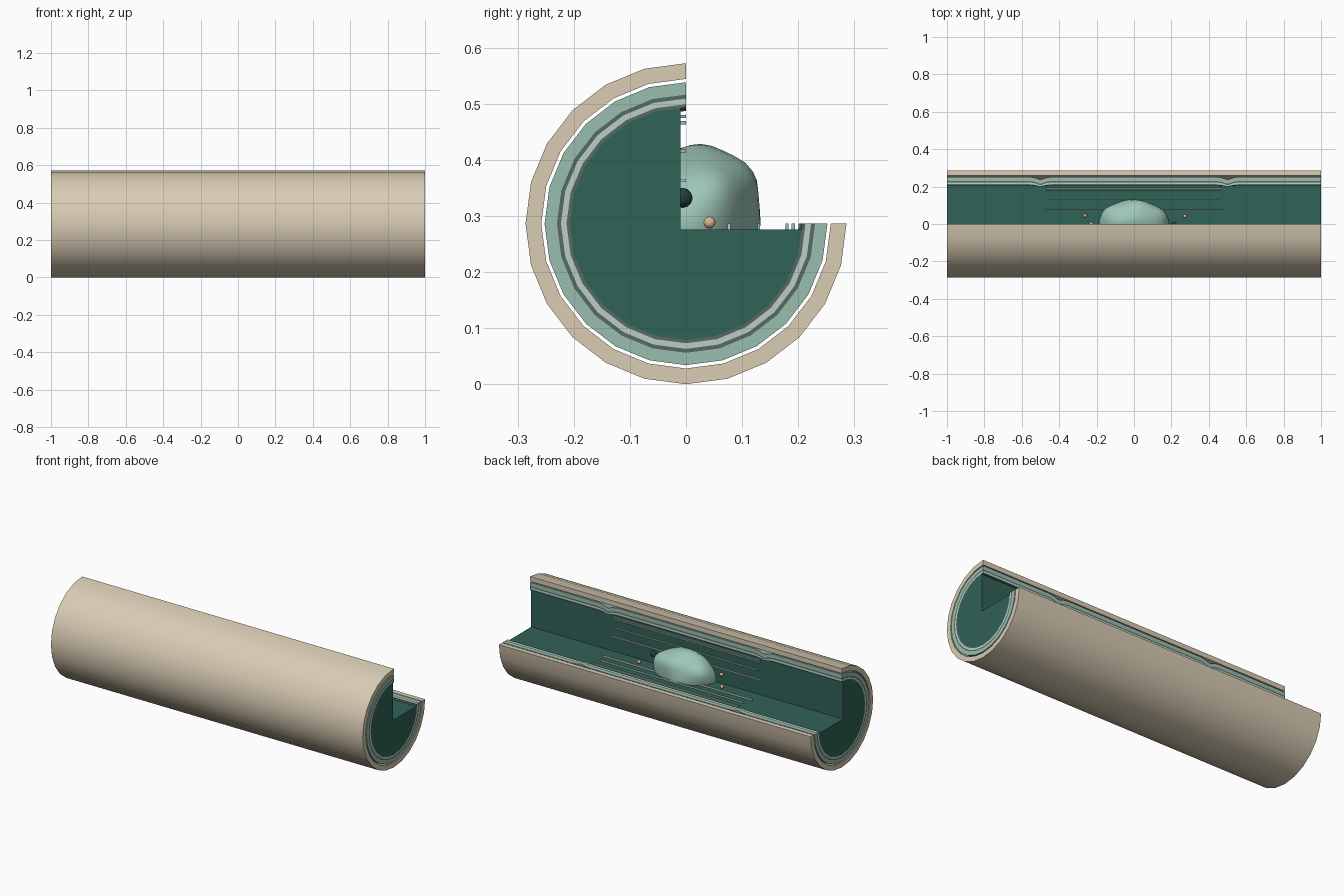
import bpy, bmesh, math
from mathutils import Vector

if "Cube" in bpy.data.objects:
    bpy.data.objects.remove(bpy.data.objects["Cube"])

CZ = 0.286      # height of the tube axis
N = 24          # sides of the full circle


def lin(c):
    c /= 255
    return c / 12.92 if c <= 0.04045 else ((c + 0.055) / 1.055) ** 2.4


def mat(name, r, g, b):
    m = bpy.data.materials.new(name)
    m.diffuse_color = (lin(r), lin(g), lin(b), 1)
    m.use_nodes = True
    m.node_tree.nodes["Principled BSDF"].inputs["Base Color"].default_value = m.diffuse_color
    return m


BEIGE = mat("beige", 217, 204, 180)
SAGE = mat("sage", 153, 189, 175)
GREY = mat("dark grey green", 88, 104, 100)
PALE = mat("pale sage", 186, 206, 198)
DEEP = mat("deep green", 48, 98, 87)
DARK = mat("dark bead green", 32, 66, 60)
BLOB = mat("mint", 158, 199, 184)
PEACH = mat("peach", 214, 180, 145)


def finish(bm, name, material, angle=35):
    bmesh.ops.recalc_face_normals(bm, faces=bm.faces[:])
    me = bpy.data.meshes.new(name)
    bm.to_mesh(me)
    bm.free()
    ob = bpy.data.objects.new(name, me)
    bpy.context.collection.objects.link(ob)
    me.materials.append(material)
    bpy.ops.object.select_all(action='DESELECT')
    ob.select_set(True)
    bpy.context.view_layer.objects.active = ob
    bpy.ops.object.shade_smooth_by_angle(angle=math.radians(angle))
    return ob


def skin(rings, name, material):
    """Join equal closed cross-sections along x and cap both ends."""
    bm = bmesh.new()
    vs = [[bm.verts.new(p) for p in ring] for ring in rings]
    n = len(vs[0])
    for a, b in zip(vs, vs[1:]):
        for i in range(n):
            j = (i + 1) % n
            bm.faces.new((a[i], a[j], b[j], b[i]))
    bm.faces.new(vs[0])
    bm.faces.new(vs[-1])
    return finish(bm, name, material)


def arc(x, r):
    """Three-quarter circle, open towards +y +z."""
    return [Vector((x, r * math.cos(a), CZ + r * math.sin(a)))
            for a in (math.radians(90 + 270 * i / 18) for i in range(19))]


def layer(name, r_out, r_in, material, dip_out=0, dip_in=0):
    # pinched at x = +-0.5 where the sheets dip inwards
    stations = [(-1, 0), (1, 0)]
    if dip_in:
        stations = [(-1, 0), (-.56, 0), (-.53, .35), (-.505, 1), (-.495, 1), (-.47, .35), (-.44, 0),
                    (.44, 0), (.47, .35), (.495, 1), (.505, 1), (.53, .35), (.56, 0), (1, 0)]
    skin([arc(x, r_out - dip_out * k) + arc(x, r_in - dip_in * k)[::-1]
          for x, k in stations], name, material)


# concentric wall
layer("outer_shell", .286, .258, BEIGE)
layer("thick_sheet", .252, .230, SAGE, .014, .014)
layer("outer_dark_sheet", .230, .223, GREY, .014, .014)
layer("pale_sheet", .223, .213, PALE, .014, .012)
layer("inner_dark_sheet", .213, .207, GREY, .012, .005)

# solid core with its quarter cut slightly deeper than the wall
R, D = .208, .01
k = math.sqrt(R * R - D * D)


def core_ring(x):
    pts = [Vector((x, -D, CZ + k))] + arc(x, R)[1:-1] + [Vector((x, k, CZ - D))]
    return pts + [Vector((x, -D, CZ - D))]


skin([core_ring(-1), core_ring(1)], "core", DEEP)


# thin strips standing on both cut faces
def strip(name, half, y0, y1, z0, z1):
    skin([[Vector((x, y, z)) for y, z in ((y0, z0), (y1, z0), (y1, z1), (y0, z1))]
          for x in (-half, half)], name, PALE if half > .475 else SAGE)


for i, (r0, r1, half) in enumerate([(.188, .194, .47), (.177, .183, .47),
                                    (.127, .132, .46), (.074, .079, .48)]):
    strip(f"floor_strip_{i}", half, r0, r1, CZ - .013, CZ)
    strip(f"wall_strip_{i}", half, -.013, 0, CZ + r0, CZ + r1)

# lumpy central body: ellipsoid swollen along a few directions
bm = bmesh.new()
bmesh.ops.create_icosphere(bm, subdivisions=4, radius=1)
lumps = [((-.65, .6, .45), .13), ((.0, .3, 1), .12), ((.1, .85, .65), .22),
         ((.7, .5, .55), .12), ((-.1, 1, -.05), .10), ((-.45, .1, .9), .08)]
lumps = [(Vector(d).normalized(), a) for d, a in lumps]
for v in bm.verts:
    d = v.co.normalized()
    s = .95 + sum(a * math.exp(14 * (d.dot(b) - 1)) for b, a in lumps)
    v.co = Vector((d.x * .198 * s, d.y * .126 * s, CZ + d.z * .133 * s))
finish(bm, "lumpy_body", BLOB, 60)

# small beads beside the body
for name, p, r, m in [("floor_bead_right", (.272, .042, .288), .011, PEACH),
                      ("floor_bead_left", (-.262, .045, .288), .011, PEACH),
                      ("wall_bead_left", (-.228, 0, .333), .011, PEACH),
                      ("wall_bead_right", (.212, -.006, .332), .018, DARK)]:
    bm = bmesh.new()
    bmesh.ops.create_icosphere(bm, subdivisions=2, radius=r)
    bmesh.ops.translate(bm, verts=bm.verts[:], vec=p)
    finish(bm, name, m)
